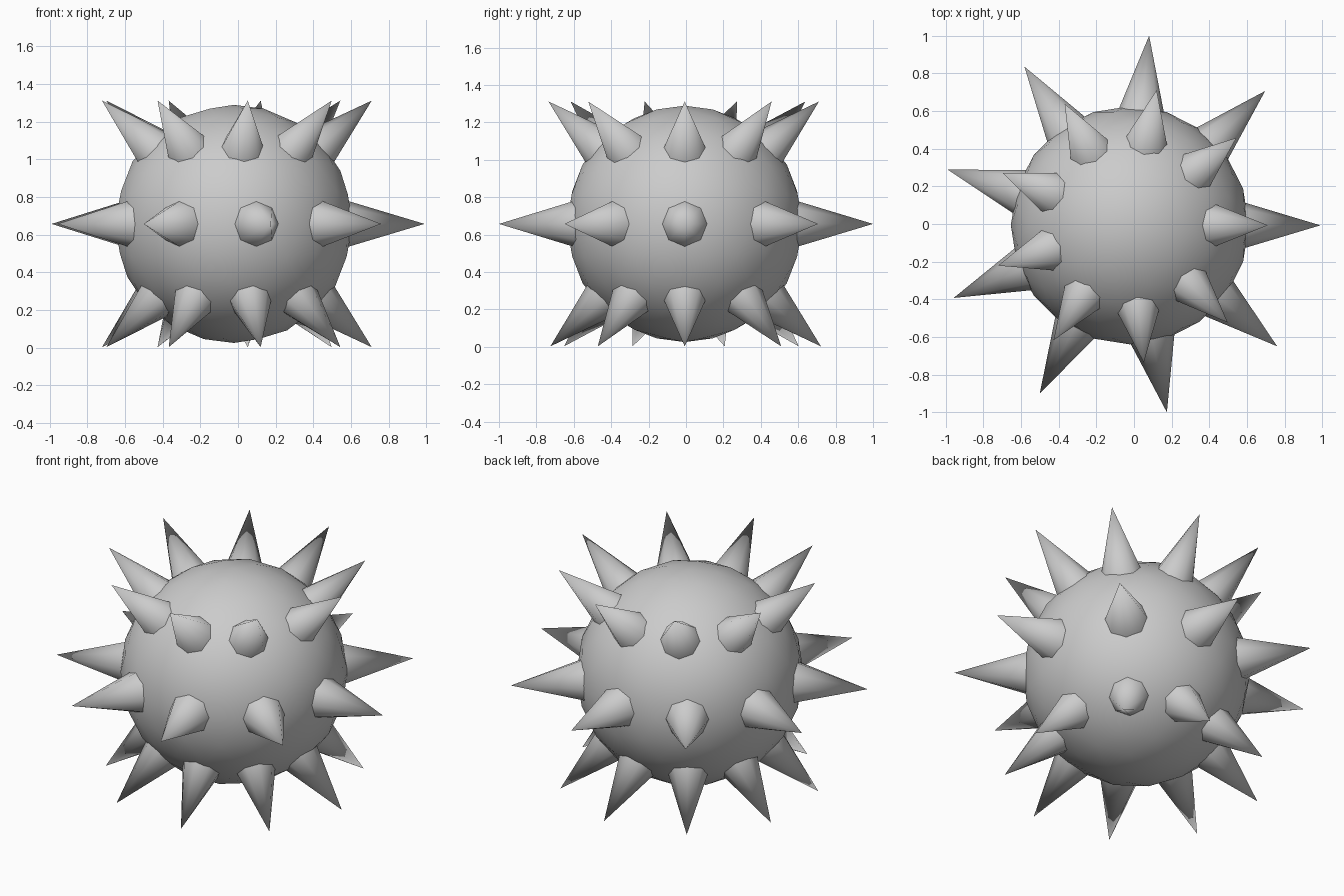
import bpy, math
from mathutils import Matrix, Vector

if "Cube" in bpy.data.objects:
    bpy.data.objects.remove(bpy.data.objects["Cube"])

CENTER = Vector((-0.022, -0.007, 0.657))
STEP = 39.4          # angle between neighbouring spikes
SLOPE = 0.3          # cone radius per unit of length
ROOT = 0.54          # distance of spike roots from the centre


def smooth(obj, angle):
    bpy.ops.object.shade_smooth_by_angle(angle=math.radians(angle))


# round body
bpy.ops.mesh.primitive_ico_sphere_add(subdivisions=3, radius=0.632, location=CENTER)
body = bpy.context.object
body.name = "body"
smooth(body, 40)


def spike(name, azimuth, elevation, reach):
    """Eight-sided cone pointing radially outward."""
    length = reach - ROOT
    bpy.ops.mesh.primitive_cone_add(vertices=8, radius1=length * SLOPE, radius2=0, depth=length)
    obj = bpy.context.object
    obj.name = name
    obj.matrix_world = (Matrix.Translation(CENTER)
                        @ Matrix.Rotation(math.radians(azimuth), 4, 'Z')
                        @ Matrix.Rotation(math.radians(90 - elevation), 4, 'Y')
                        @ Matrix.Translation((0, 0, ROOT + length / 2)))
    smooth(obj, 50)


# three rings of nine spikes: upper, middle, lower
for ring, direction, elevation, reach in (("upper", 1, 41.8, 0.982),
                                          ("middle", -1, 0, 1.012),
                                          ("lower", -1, -41.8, 0.982)):
    for i in range(9):
        spike(f"{ring}_spike_{i + 1}", direction * STEP * i, elevation, reach)
